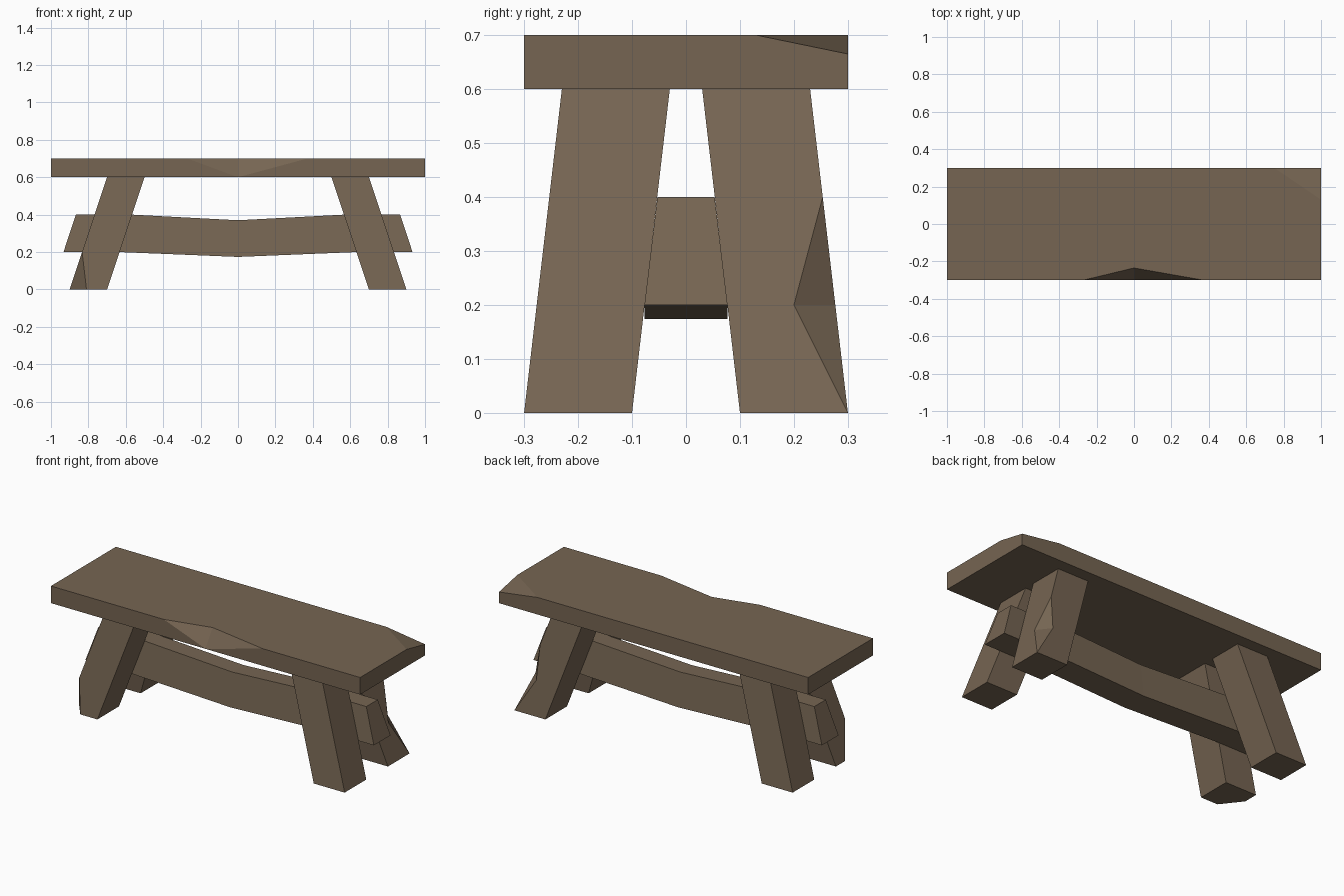
import bpy, bmesh
from mathutils import Vector

if "Cube" in bpy.data.objects:
    bpy.data.objects.remove(bpy.data.objects["Cube"])

wood = bpy.data.materials.new("wood")
wood.diffuse_color = (0.18, 0.13, 0.085, 1)
wood.use_nodes = True
wood.node_tree.nodes["Principled BSDF"].inputs["Base Color"].default_value = wood.diffuse_color


def make_object(name, bm):
    bmesh.ops.recalc_face_normals(bm, faces=bm.faces)
    mesh = bpy.data.meshes.new(name)
    bm.to_mesh(mesh)
    bm.free()
    mesh.materials.append(wood)
    obj = bpy.data.objects.new(name, mesh)
    bpy.context.collection.objects.link(obj)
    return obj


def loft(name, sections):
    """Solid running through a series of four-cornered sections."""
    bm = bmesh.new()
    rings = [[bm.verts.new(p) for p in s] for s in sections]
    for a, b in zip(rings, rings[1:]):
        for i in range(4):
            j = (i + 1) % 4
            bm.faces.new((a[i], a[j], b[j], b[i]))
    bm.faces.new(rings[0])
    bm.faces.new(rings[-1])
    return make_object(name, bm)


def chip(obj, inner, outer):
    """Carve a tetrahedron off an edge; it grows outward from the inner points."""
    inner, outer = [Vector(p) for p in inner], [Vector(p) for p in outer]
    origin = sum(inner, Vector()) / len(inner)
    bm = bmesh.new()
    v = [bm.verts.new(origin + 1.5 * (p - origin)) for p in inner + outer]
    for k in range(4):
        bm.faces.new([v[i] for i in range(4) if i != k])
    cutter = make_object("chip_cutter", bm)
    cutter.hide_render = True
    mod = obj.modifiers.new("chip", 'BOOLEAN')
    mod.operation, mod.solver, mod.object = 'DIFFERENCE', 'EXACT', cutter
    bpy.context.view_layer.objects.active = obj
    bpy.ops.object.modifier_apply(modifier=mod.name)
    bpy.data.objects.remove(cutter)


def rect(x0, x1, y0, y1, z):
    return [(x0, y0, z), (x1, y0, z), (x1, y1, z), (x0, y1, z)]


# Seat plank with a front dent and a worn back corner
seat = loft("seat", [rect(-1, 1, -0.3, 0.3, z) for z in (0.6, 0.7)])
chip(seat, [(0, -0.235, 0.7), (0, -0.3, 0.6)],
     [(-0.27, -0.3, 0.7), (0.37, -0.3, 0.7)])
chip(seat, [(1, 0.13, 0.7), (0.75, 0.3, 0.7), (1, 0.3, 0.665)], [(1, 0.3, 0.7)])

# Four splayed legs
legs = {}
for side, sx in (("left", -1), ("right", 1)):
    for end, sy in (("front", -1), ("back", 1)):
        name = f"{end}_{side}_leg"
        legs[name] = loft(name, [
            rect(sx * 0.7, sx * 0.9, sy * 0.1, sy * 0.3, 0),
            rect(sx * 0.5, sx * 0.7, sy * 0.03, sy * 0.23, 0.6)])

# Worn edges on two legs
chip(legs["back_right_leg"], [(0.8333, 0.2, 0.2), (0.775, 0.2767, 0.2)],
     [(0.7667, 0.2533, 0.4), (0.9, 0.3, 0)])
chip(legs["front_left_leg"],
     [(-0.8333, -0.2767, 0.2), (-0.81, -0.3, 0), (-0.9, -0.185, 0)],
     [(-0.9, -0.3, 0)])

# Sagging stretcher wedged between the legs
half = [(0.867, 0.933, 0.4, 0.2), (0.567, 0.633, 0.4, 0.2)]
stations = ([(-a, -b, c, d) for a, b, c, d in half]
            + [(0, 0, 0.37, 0.174)] + half[::-1])
loft("stretcher", [[(xt, -0.053, zt), (xt, 0.053, zt),
                    (xb, 0.077, zb), (xb, -0.077, zb)]
                   for xt, xb, zt, zb in stations])
